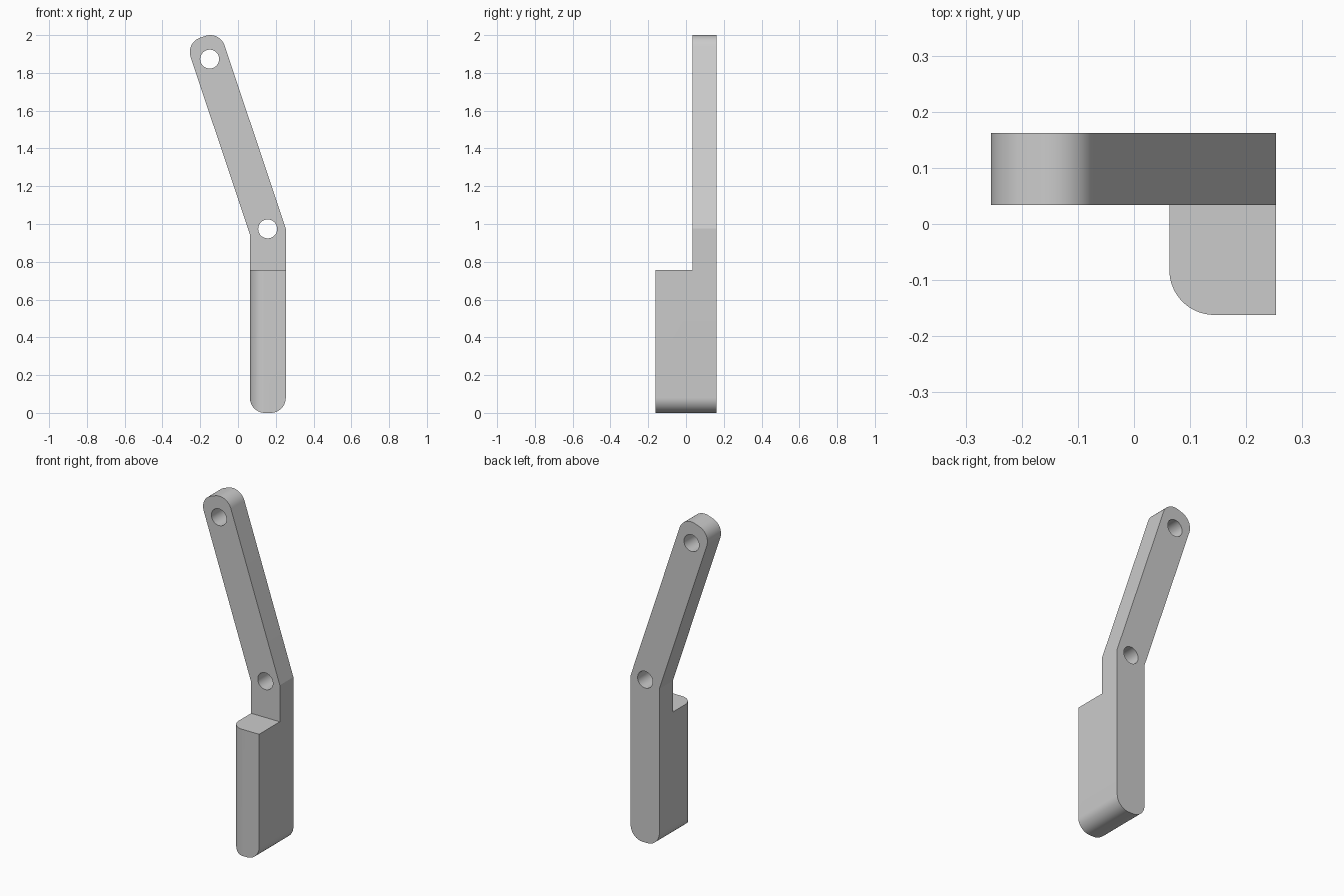
import bpy, bmesh, math
from mathutils import Vector, Matrix

cube = bpy.data.objects.get("Cube")
if cube:
    bpy.data.objects.remove(cube, do_unlink=True)

HALF = 0.095       # half the bar width
CORNER = 0.08      # corner radius
DEPTH = 0.162      # half the full depth
STEP_Y = 0.034     # front of the thin arm
GRIP_TOP = 0.757
GRIP_X = 0.158
BEND = Vector((GRIP_X, 0.96))
TIP = Vector((-0.161, 1.915))
HOLES = [(-0.15, 1.873), (0.157, 0.974)]

grey = bpy.data.materials.new("plain grey")
grey.use_nodes = True
colour = (0.6, 0.6, 0.6, 1)
grey.diffuse_color = colour
grey.node_tree.nodes["Principled BSDF"].inputs["Base Color"].default_value = colour


def arc(centre, radius, start, sweep, steps=16):
    return [centre + radius * Vector((math.cos(start + sweep * i / steps),
                                      math.sin(start + sweep * i / steps)))
            for i in range(steps + 1)]


def prism(name, outline, low, high, axis):
    """Extrude a 2D outline along y (outline is x, z) or z (outline is x, y)."""
    bm = bmesh.new()
    place = (lambda p: (p[0], low, p[1])) if axis == "y" else (lambda p: (p[0], p[1], low))
    face = bm.faces.new([bm.verts.new(place(p)) for p in outline])
    moved = bmesh.ops.extrude_face_region(bm, geom=[face])["geom"]
    shift = Vector((0, high - low, 0)) if axis == "y" else Vector((0, 0, high - low))
    bmesh.ops.translate(bm, vec=shift,
                        verts=[v for v in moved if isinstance(v, bmesh.types.BMVert)])
    bmesh.ops.recalc_face_normals(bm, faces=bm.faces)
    mesh = bpy.data.meshes.new(name)
    bm.to_mesh(mesh)
    bm.free()
    mesh.materials.append(grey)
    obj = bpy.data.objects.new(name, mesh)
    bpy.context.collection.objects.link(obj)
    return obj


def cut(target, cutter):
    cutter.hide_render = True
    mod = target.modifiers.new("cut", "BOOLEAN")
    mod.operation = "DIFFERENCE"
    mod.solver = "EXACT"
    mod.object = cutter
    bpy.context.view_layer.objects.active = target
    bpy.ops.object.modifier_apply(modifier=mod.name)
    bpy.data.objects.remove(cutter, do_unlink=True)


# Bent bar outline with rounded ends
quarter = math.pi / 2
along = (TIP - BEND).normalized()
tilt = math.atan2(-along.x, along.y)
across = Vector((along.y, -along.x))
flat = HALF - CORNER
mitre = HALF * math.tan(tilt / 2)
side = Vector((flat, 0))
foot = Vector((GRIP_X, CORNER))
outline = (arc(foot - side, CORNER, 2 * quarter, quarter)
           + arc(foot + side, CORNER, 3 * quarter, quarter)
           + [BEND + Vector((HALF, mitre))]
           + arc(TIP + flat * across, CORNER, tilt, quarter)
           + arc(TIP - flat * across, CORNER, tilt + quarter, quarter)
           + [BEND - Vector((HALF, mitre))])
lever = prism("lever_handle", outline, -DEPTH, DEPTH, "y")

# Step that leaves the thin arm above the thick grip
cut(lever, prism("step_cutter", [(-1, GRIP_TOP), (1, GRIP_TOP), (1, 3), (-1, 3)],
                 -1, STEP_Y, "y"))

# Rounded vertical front edge of the grip
centre = Vector((GRIP_X - flat, CORNER - DEPTH))
rounding = arc(centre, CORNER, 2 * quarter, quarter)
rounding += [(centre.x, -0.3), (-0.1, -0.3), (-0.1, centre.y)]
cut(lever, prism("edge_cutter", rounding, -0.5, 1, "z"))

# Pivot holes
for hole in HOLES:
    ring = arc(Vector(hole), 0.05, 0, 4 * quarter, 48)[:-1]
    cut(lever, prism("hole_cutter", ring, -0.5, 0.5, "y"))

bpy.ops.object.select_all(action="DESELECT")
lever.select_set(True)
bpy.context.view_layer.objects.active = lever
bpy.ops.object.shade_smooth_by_angle(angle=math.radians(15))
